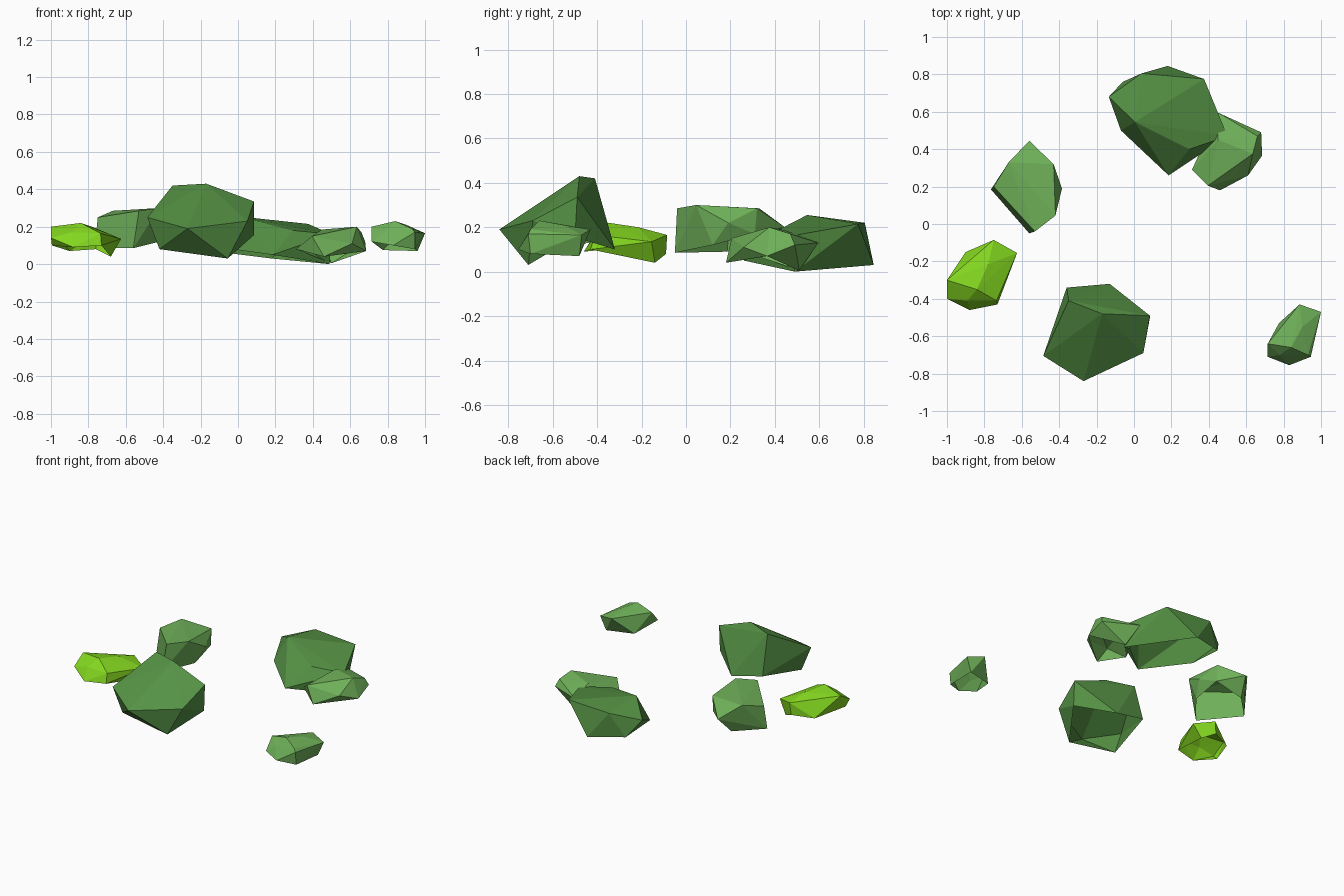
import bpy, bmesh


def material(name, rgb):
    m = bpy.data.materials.new(name)
    m.diffuse_color = (*rgb, 1.0)
    return m


dark = material("dark_green", (0.09, 0.283, 0.058))
light = material("light_green", (0.156, 0.43, 0.098))
lime = material("lime_green", (0.23, 0.68, 0.014))


def rock(name, mat, corners):
    """Faceted stone shell: convex hull of a few corners, open underneath."""
    bm = bmesh.new()
    for c in corners:
        bm.verts.new(c)
    bmesh.ops.convex_hull(bm, input=bm.verts)
    loose = [v for v in bm.verts if not v.link_faces]
    bmesh.ops.delete(bm, geom=loose, context='VERTS')
    bmesh.ops.recalc_face_normals(bm, faces=bm.faces)
    # open the hidden underside
    under = [f for f in bm.faces if f.normal.z < -0.8]
    bmesh.ops.delete(bm, geom=under, context='FACES')
    me = bpy.data.meshes.new(name)
    bm.to_mesh(me)
    bm.free()
    me.materials.append(mat)
    ob = bpy.data.objects.new(name, me)
    bpy.context.collection.objects.link(ob)
    return ob


# Large boulder at the front
rock("front_boulder", dark, [
    (-.17, -.48, .43), (-.35, -.41, .42), (-.36, -.34, .15), (-.13, -.32, .10),
    (.085, -.49, .335), (.085, -.50, .155), (.05, -.69, .23), (-.27, -.84, .19),
    (-.485, -.705, .25), (-.055, -.71, .03), (-.42, -.69, .08)])

# Large boulder at the back
rock("back_boulder", dark, [
    (.005, .545, .255), (.375, .775, .215), (.04, .805, .22), (-.135, .68, .17),
    (-.06, .76, .06), (.18, .845, .03), (.49, .49, 0), (.50, .47, .16),
    (.185, .26, .05), (-.07, .50, .085), (.295, .40, .18)])

# Small stone leaning on the back boulder
rock("leaning_stone", light, [
    (.46, .18, .04), (.395, .205, .15), (.31, .29, .08), (.45, .595, .13),
    (.635, .375, .20), (.68, .49, .12), (.685, .365, .07), (.61, .26, .11),
    (.50, .51, .005), (.45, .45, .185), (.66, .47, .17)])

# Bright stone at the left
rock("lime_stone", lime, [
    (-1, -.30, .20), (-1, -.40, .14), (-.995, -.36, .10), (-.84, -.35, .22),
    (-.78, -.215, .20), (-.75, -.085, .165), (-.625, -.155, .135), (-.68, -.14, .04),
    (-.73, -.43, .10), (-.88, -.46, .09), (-.90, -.15, .07), (-.91, -.30, .07),
    (-.89, -.41, .17), (-.735, -.41, .165), (-.76, -.09, .08)])

# Small stone at the front right
rock("right_stone", light, [
    (.715, -.64, .20), (.715, -.71, .12), (.84, -.66, .23), (.945, -.71, .17),
    (1, -.47, .165), (.885, -.43, .19), (.96, -.48, .07), (.83, -.755, .10),
    (.775, -.53, .075), (.785, -.66, .085), (.945, -.70, .08), (.90, -.55, .21),
    (.78, -.70, .17), (.93, -.70, .19)])

# Medium stone at the left back
rock("left_stone", light, [
    (-.56, .445, .20), (-.43, .32, .285), (-.385, .19, .22), (-.42, .045, .30),
    (-.53, -.04, .285), (-.56, -.05, .085), (-.765, .185, .09), (-.75, .20, .25),
    (-.67, .33, .285), (-.42, .12, .12), (-.60, .35, .09), (-.43, .31, .17)])
